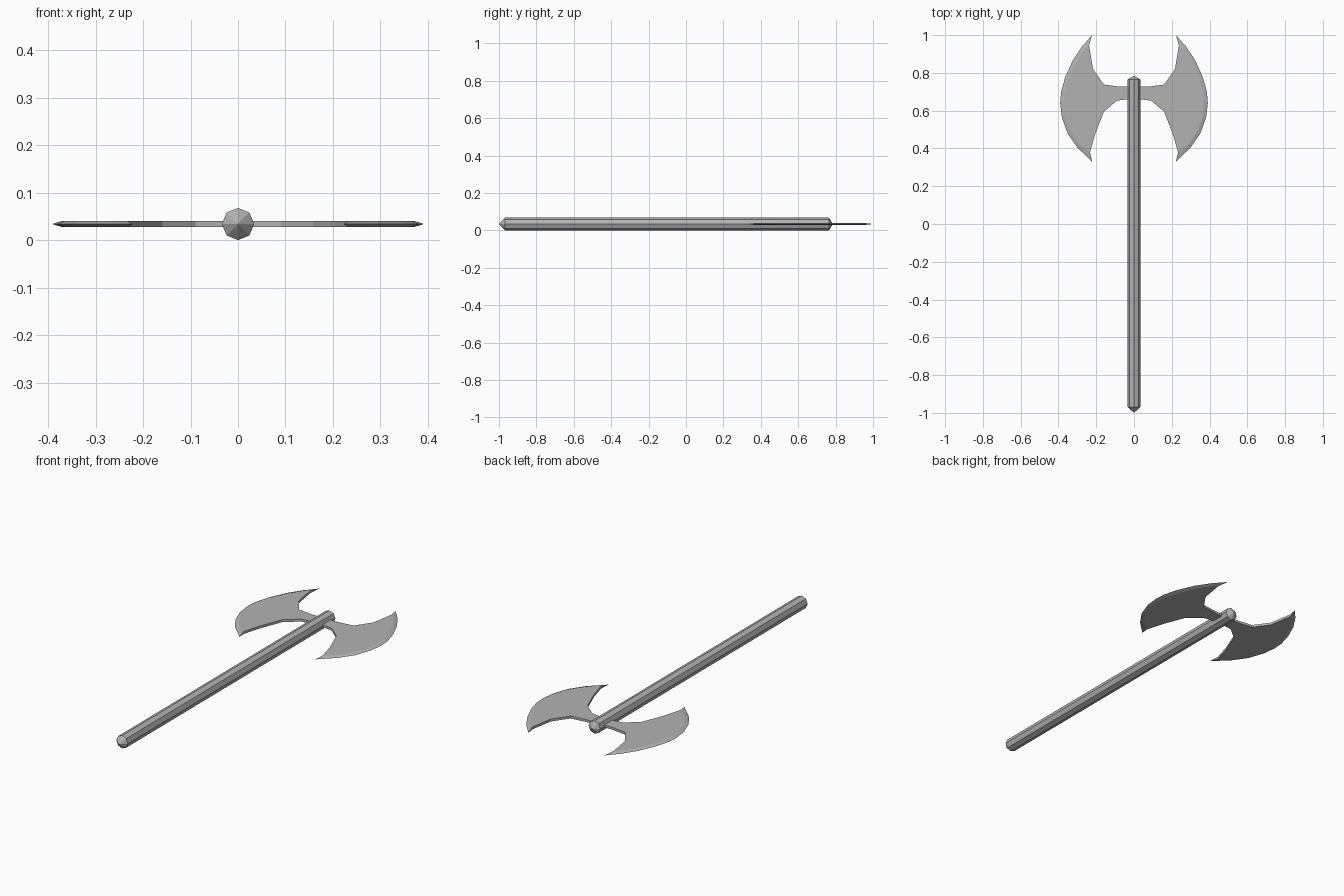
import bpy, bmesh, math
from mathutils import Vector

cube = bpy.data.objects.get("Cube")
if cube:
    bpy.data.objects.remove(cube, do_unlink=True)

MID = 0.034      # height of the centre plane
HALF = 0.0065    # half thickness of the blades

steel = bpy.data.materials.new("grey")
steel.use_nodes = True
grey = (0.45, 0.45, 0.45, 1)
steel.diffuse_color = grey
steel.node_tree.nodes["Principled BSDF"].inputs["Base Color"].default_value = grey


def make_object(name, bm):
    bmesh.ops.recalc_face_normals(bm, faces=bm.faces)
    mesh = bpy.data.meshes.new(name)
    bm.to_mesh(mesh)
    bm.free()
    mesh.materials.append(steel)
    obj = bpy.data.objects.new(name, mesh)
    bpy.context.collection.objects.link(obj)
    return obj


# Eight-sided shaft with a pointed cap at each end
bm = bmesh.new()
rings = []
for y in (-0.968, 0.765):
    rings.append([bm.verts.new((0.034 * math.cos(i * math.pi / 4), y,
                                MID + 0.034 * math.sin(i * math.pi / 4)))
                  for i in range(8)])
tips = [bm.verts.new((0, y, MID)) for y in (-1.0, 0.785)]
for i in range(8):
    j = (i + 1) % 8
    bm.faces.new((rings[0][i], rings[0][j], rings[1][j], rings[1][i]))
    for ring, tip in zip(rings, tips):
        bm.faces.new((ring[i], ring[j], tip))
make_object("shaft", bm)

# Blade outline: cutting edge from upper to lower tip, then back along the neck
edge = [(0.222, 1.0), (0.275, 0.94), (0.325, 0.865), (0.365, 0.775),
        (0.386, 0.70), (0.391, 0.64), (0.382, 0.565), (0.352, 0.48),
        (0.30, 0.405), (0.222, 0.33)]
neck = [(0.233, 0.38), (0.206, 0.475), (0.159, 0.595), (0.09, 0.653),
        (0, 0.665), (0, 0.727), (0.074, 0.727), (0.159, 0.738),
        (0.217, 0.82), (0.238, 0.945)]

bm = bmesh.new()
rim = [bm.verts.new((x, y, MID)) for x, y in edge]
centre = Vector((0.15, 0.665))
walls = []
for side in (1, -1):
    z = MID + side * HALF
    inset = []
    for p in edge[1:-1]:
        p = Vector(p)
        q = p - (p - centre).normalized() * 0.02
        inset.append(bm.verts.new((q.x, q.y, z)))
    inner = [bm.verts.new((x, y, z)) for x, y in neck]
    bm.faces.new(inset + inner)
    # Ground bevel from the flat face to the sharp rim
    ridge = [inner[-1]] + inset + [inner[0]]
    for i in range(len(inset) - 1):
        bm.faces.new((rim[i + 1], rim[i + 2], inset[i + 1], inset[i]))
    for a, b in ((0, 1), (-1, -2)):
        bm.faces.new((rim[a], rim[b], ridge[b]))
        bm.faces.new((rim[a], ridge[b], ridge[a]))
    walls.append(inner)

# Side walls around the neck, open where the two halves meet
top, bottom = walls
for i in range(len(neck) - 1):
    if neck[i][0] or neck[i + 1][0]:
        bm.faces.new((top[i], top[i + 1], bottom[i + 1], bottom[i]))
bm.faces.new((rim[-1], top[0], bottom[0]))
bm.faces.new((rim[0], top[-1], bottom[-1]))
blade = make_object("double_blade", bm)
mirror = blade.modifiers.new("mirror", 'MIRROR')
mirror.use_axis[0] = True
